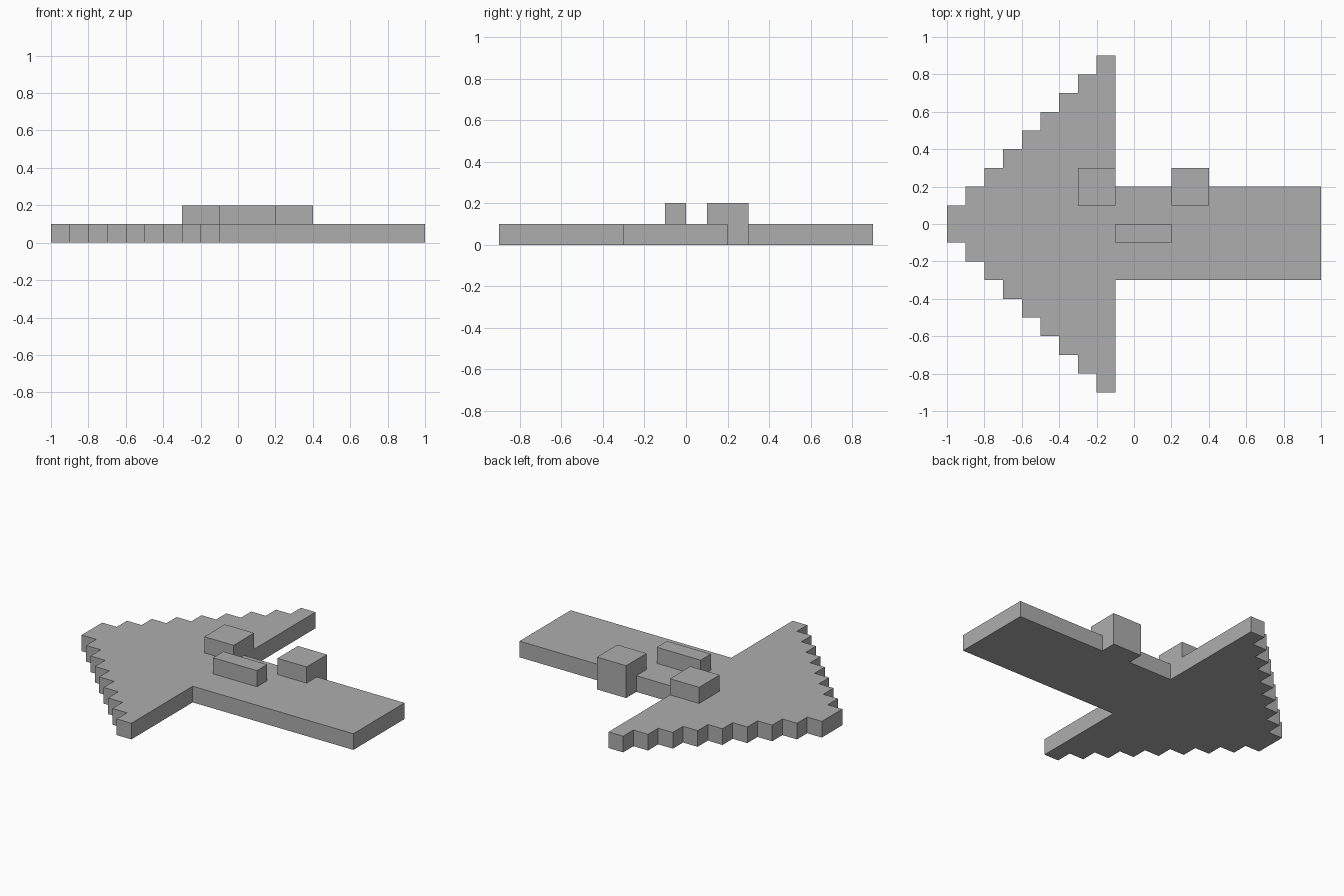
import bpy
import bmesh

cube = bpy.data.objects.get("Cube")
if cube:
    bpy.data.objects.remove(cube, do_unlink=True)

grey = bpy.data.materials.new("plain grey")
grey.use_nodes = True
colour = (0.42, 0.42, 0.42, 1)
grey.diffuse_color = colour
grey.node_tree.nodes["Principled BSDF"].inputs["Base Color"].default_value = colour

UNIT = 0.1  # grid cell that every part snaps to


def prism(name, outline, bottom, top):
    """Extrude a flat outline, given in grid cells, between two heights."""
    bm = bmesh.new()
    face = bm.faces.new([bm.verts.new((x * UNIT, y * UNIT, bottom * UNIT))
                         for x, y in outline])
    result = bmesh.ops.extrude_face_region(bm, geom=[face])
    raised = [v for v in result["geom"] if isinstance(v, bmesh.types.BMVert)]
    bmesh.ops.translate(bm, verts=raised, vec=(0, 0, (top - bottom) * UNIT))
    bmesh.ops.recalc_face_normals(bm, faces=bm.faces)
    mesh = bpy.data.meshes.new(name)
    bm.to_mesh(mesh)
    bm.free()
    mesh.materials.append(grey)
    obj = bpy.data.objects.new(name, mesh)
    bpy.context.collection.objects.link(obj)
    return obj


def block(name, x0, x1, y0, y1, bottom, top):
    return prism(name, [(x0, y0), (x1, y0), (x1, y1), (x0, y1)], bottom, top)


# Arrow plate: stepped head on the right side, shaft running to the left
STEPS = 9
near_edge = []
for i in range(STEPS):
    near_edge += [(i - 10, -i - 1), (i - 9, -i - 1)]
far_edge = [(x, -y) for x, y in reversed(near_edge)]
shaft = [(-1, -3), (10, -3), (10, 2), (-1, 2)]
prism("arrow_plate", near_edge + shaft + far_edge, 0, 1)

# Raised blocks on the plate; the rear one reaches down past the shaft edge
block("head_block", -3, -1, 1, 3, 1, 2)
block("centre_bar", -1, 2, -1, 0, 1, 2)
block("rear_block", 2, 4, 1, 3, 0, 2)
